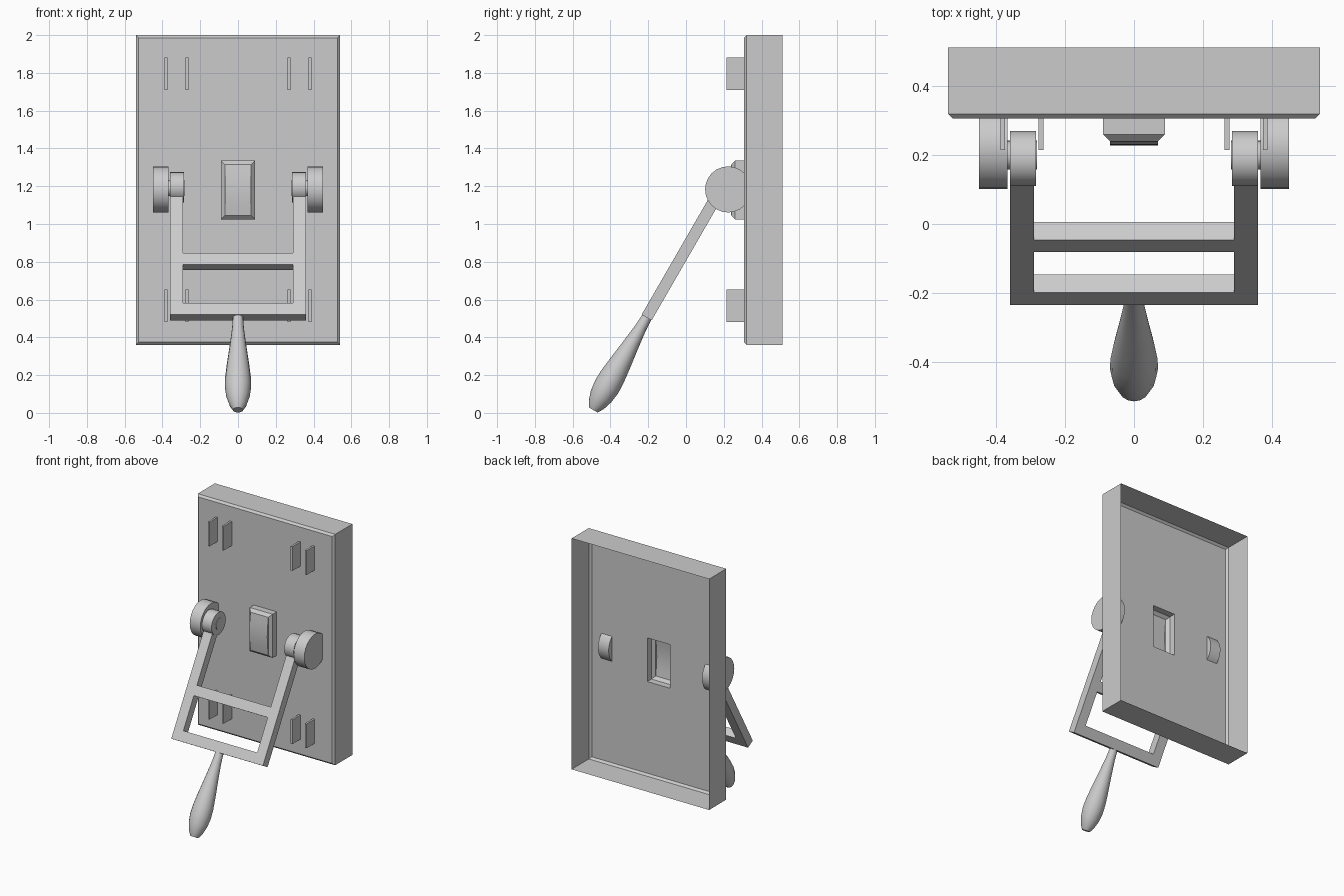
import bpy, bmesh, math
from mathutils import Matrix

if "Cube" in bpy.data.objects:
    bpy.data.objects.remove(bpy.data.objects["Cube"])

PIVOT = (0, 0.19, 1.195)
TILT = (math.radians(-30), 0, 0)


def finish(name, bm, smooth=False):
    bmesh.ops.recalc_face_normals(bm, faces=bm.faces)
    mesh = bpy.data.meshes.new(name)
    bm.to_mesh(mesh)
    bm.free()
    ob = bpy.data.objects.new(name, mesh)
    bpy.context.collection.objects.link(ob)
    if smooth:
        bpy.ops.object.select_all(action='DESELECT')
        ob.select_set(True)
        bpy.context.view_layer.objects.active = ob
        bpy.ops.object.shade_smooth_by_angle(angle=math.radians(35))
    return ob


def bridge(bm, a, b):
    n = len(a)
    for i in range(n):
        bm.faces.new((a[i], a[(i + 1) % n], b[(i + 1) % n], b[i]))


def disc(name, x0, x1, y, z, r, sides):
    bm = bmesh.new()
    m = Matrix.Translation(((x0 + x1) / 2, y, z)) @ Matrix.Rotation(math.pi / 2, 4, 'Y')
    bmesh.ops.create_cone(bm, cap_ends=True, segments=sides, radius1=r, radius2=r,
                          depth=abs(x1 - x0), matrix=m)
    return finish(name, bm, True)


def box(name, x0, x1, y0, y1, z0, z1):
    bm = bmesh.new()
    m = Matrix.Translation(((x0 + x1) / 2, (y0 + y1) / 2, (z0 + z1) / 2))
    m = m @ Matrix.Diagonal((x1 - x0, y1 - y0, z1 - z0, 1))
    bmesh.ops.create_cube(bm, size=1, matrix=m)
    return finish(name, bm)


# Back panel: open-backed shell with the hollow centre block, as nested rectangles
bm = bmesh.new()
rings = []
for hx, z0, z1, y in [(0.54, 0.36, 2.0, 0.512), (0.54, 0.36, 2.0, 0.32),
                      (0.526, 0.374, 1.986, 0.306), (0.09, 1.025, 1.335, 0.306),
                      (0.09, 1.025, 1.335, 0.26), (0.07, 1.045, 1.315, 0.24)]:
    rings.append([bm.verts.new(p) for p in
                  ((-hx, y, z0), (hx, y, z0), (hx, y, z1), (-hx, y, z1))])
for a, b in zip(rings, rings[1:]):
    bridge(bm, a, b)
finish("panel", bm)

# Gently bulging face of the centre block
bm = bmesh.new()
N = 8
left, right = [], []
for i in range(N + 1):
    f = i / N
    y = 0.24 - 0.012 * math.sin(math.pi * f)
    left.append(bm.verts.new((-0.07, y, 1.045 + 0.27 * f)))
    right.append(bm.verts.new((0.07, y, 1.045 + 0.27 * f)))
for i in range(N):
    bm.faces.new((left[i], right[i], right[i + 1], left[i + 1]))
bm.faces.new(left)
bm.faces.new(right[::-1])
finish("block_face", bm, True)

# Hinge discs, knuckles, pins and contact blades on both sides
for s, side in ((-1, "left"), (1, "right")):
    disc("hinge_disc_" + side, s * 0.367, s * 0.45, 0.223, 1.183, 0.122, 24)
    disc("knuckle_" + side, s * 0.285, s * 0.36, PIVOT[1], PIVOT[2], 0.08, 24)
    disc("pin_" + side, s * 0.282, s * 0.38, 0.20, 1.19, 0.042, 16)
    for z0, level in ((0.48, "lower"), (1.71, "upper")):
        for x, pos in ((0.27, "inner"), (0.381, "outer")):
            box(f"blade_{level}_{pos}_{side}", s * x - 0.007, s * x + 0.007,
                0.215, 0.306, z0, z0 + 0.172)

# Lever frame: grid of cells with two openings left out, thickened
bm = bmesh.new()
xs = [-0.36, -0.29, 0.29, 0.36]
ts = [0.05, 0.42, 0.49, 0.726, 0.797]
grid = [[bm.verts.new((x, 0, -t)) for x in xs] for t in ts]
for r in range(4):
    for c in range(3):
        if c == 1 and r in (0, 2):
            continue
        bm.faces.new((grid[r][c], grid[r + 1][c], grid[r + 1][c + 1], grid[r][c + 1]))
frame = finish("lever_frame", bm)
frame.location, frame.rotation_euler = PIVOT, TILT
mod = frame.modifiers.new("thickness", 'SOLIDIFY')
mod.thickness, mod.offset = 0.061, 0

# Handle grip: turned profile (distance from pivot, radius)
bm = bmesh.new()
prev, SIDES = None, 16
profile = [(0.79, 0.027), (0.86, 0.031), (0.96, 0.043), (1.08, 0.059), (1.16, 0.068),
           (1.22, 0.07), (1.28, 0.062), (1.33, 0.046), (1.362, 0.027)]
for t, r in profile:
    ring = [bm.verts.new((r * math.cos(2 * math.pi * k / SIDES),
                          r * math.sin(2 * math.pi * k / SIDES), -t)) for k in range(SIDES)]
    if prev:
        bridge(bm, prev, ring)
    else:
        bm.faces.new(ring)
    prev = ring
bm.faces.new(prev)
grip = finish("handle_grip", bm, True)
grip.location, grip.rotation_euler = PIVOT, TILT
